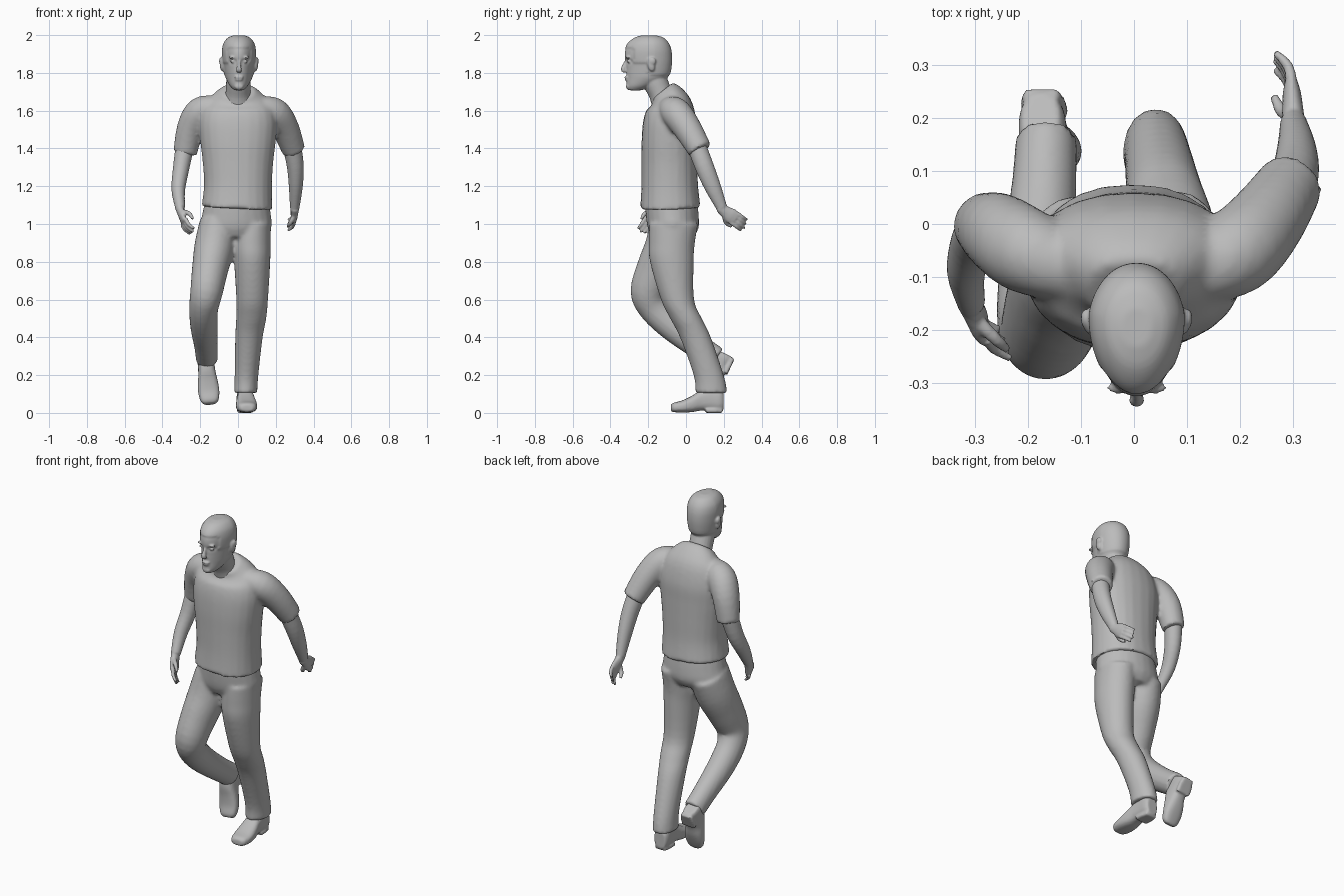
import bpy, bmesh, math
from math import exp, cos, sin, pi
from mathutils import Vector, Matrix

if "Cube" in bpy.data.objects:
    bpy.data.objects.remove(bpy.data.objects["Cube"])

grey = bpy.data.materials.new("plain grey")
grey.use_nodes = True
tone = (0.5, 0.5, 0.5, 1)
grey.diffuse_color = tone
grey.node_tree.nodes["Principled BSDF"].inputs["Base Color"].default_value = tone


def spline(rings, steps):
    """Smooth interpolation through ring tuples (x, y, z, rx, ry)."""
    out = []
    for i in range(len(rings) - 1):
        a, b = rings[max(i - 1, 0)], rings[i]
        c, d = rings[i + 1], rings[min(i + 2, len(rings) - 1)]
        for s in range(steps):
            t = s / steps
            out.append([0.5 * (2 * q + (r - p) * t + (2 * p - 5 * q + 4 * r - u) * t * t
                               + (3 * q - p - 3 * r + u) * t ** 3)
                        for p, q, r, u in zip(a, b, c, d)])
    return out + [list(rings[-1])]


def tube(bm, rings, axis=None, power=1.0, steps=4, sides=24, warp=None):
    """Closed loft of elliptical rings along a path."""
    pts = spline(rings, steps)
    loops = []
    for i, p in enumerate(pts):
        lo, hi = pts[max(i - 1, 0)], pts[min(i + 1, len(pts) - 1)]
        t = Vector(axis) if axis else (Vector(hi[:3]) - Vector(lo[:3])).normalized()
        u = (Vector((1, 0, 0)) - t * t.x).normalized()
        v = t.cross(u)
        loop = []
        for k in range(sides):
            c, s = cos(2 * pi * k / sides), sin(2 * pi * k / sides)
            c, s = math.copysign(abs(c) ** power, c), math.copysign(abs(s) ** power, s)
            co = Vector(p[:3]) + u * c * p[3] + v * s * p[4]
            loop.append(bm.verts.new(warp(co) if warp else co))
        loops.append(loop)
    for a, b in zip(loops, loops[1:]):
        for k in range(sides):
            n = (k + 1) % sides
            bm.faces.new((a[k], a[n], b[n], b[k]))
    bm.faces.new(loops[0][::-1])
    bm.faces.new(loops[-1])


def blob(bm, centre, radii, tilt=0.0):
    m = Matrix.Translation(centre) @ Matrix.Rotation(tilt, 4, 'X') @ Matrix.Diagonal((*radii, 1))
    bmesh.ops.create_uvsphere(bm, u_segments=16, v_segments=12, radius=1, matrix=m)


def finish(name, bm, voxel, relax):
    """Fuse the overlapping pieces into one skin and shade it."""
    bmesh.ops.recalc_face_normals(bm, faces=bm.faces[:])
    me = bpy.data.meshes.new(name)
    bm.to_mesh(me)
    bm.free()
    me.materials.append(grey)
    ob = bpy.data.objects.new(name, me)
    bpy.context.collection.objects.link(ob)
    fuse = ob.modifiers.new("fuse", 'REMESH')
    fuse.mode = 'VOXEL'
    fuse.voxel_size = voxel
    soft = ob.modifiers.new("soften", 'SMOOTH')
    soft.factor = 0.5
    soft.iterations = relax
    bpy.ops.object.select_all(action='DESELECT')
    ob.select_set(True)
    bpy.context.view_layer.objects.active = ob
    bpy.ops.object.convert(target='MESH')
    bpy.ops.object.shade_smooth_by_angle(angle=math.radians(50))
    return ob


# Shirt: torso and two sleeves
bm = bmesh.new()
tube(bm, [(-.005, -.083, 1.085, .188, .16), (0, -.086, 1.2, .18, .15), (0, -.087, 1.32, .186, .148),
          (0, -.088, 1.44, .2, .147), (0, -.085, 1.54, .205, .142), (0, -.085, 1.62, .185, .122),
          (0, -.1, 1.67, .14, .095), (0, -.125, 1.705, .088, .07)], power=.9)
tube(bm, [(.11, -.095, 1.615, .06, .06), (.19, -.055, 1.59, .08, .08), (.248, .005, 1.51, .074, .075),
          (.295, .075, 1.39, .062, .064)])
tube(bm, [(-.11, -.09, 1.62, .06, .06), (-.195, -.055, 1.595, .08, .08), (-.25, -.02, 1.51, .073, .078),
          (-.28, .0, 1.375, .063, .06)])
finish("shirt", bm, .011, 4)

# Trousers: hips and two legs
bm = bmesh.new()
tube(bm, [(-.005, -.08, 1.13, .168, .138), (-.008, -.073, 1.05, .182, .14), (-.012, -.068, .98, .188, .135),
          (-.015, -.07, .93, .14, .11)], axis=(0, 0, 1))
tube(bm, [(.08, -.065, 1.0, .095, .13), (.073, -.075, .9, .1, .122), (.075, -.075, .8, .096, .116),
          (.075, -.045, .6, .084, .088), (.07, .0, .5, .08, .084), (.058, .05, .4, .073, .082),
          (.045, .12, .2, .063, .08), (.04, .135, .105, .062, .085)], axis=(0, 0, 1))
tube(bm, [(-.105, -.065, 1.0, .1, .125), (-.125, -.1, .88, .106, .118), (-.148, -.155, .76, .096, .108),
          (-.167, -.2, .64, .086, .094), (-.182, -.165, .55, .077, .082), (-.18, -.07, .455, .072, .076),
          (-.17, .06, .355, .062, .068), (-.165, .16, .285, .058, .066)])
finish("trousers", bm, .011, 4)

# Head with brow, eyes, nose, lips, ears, hairline and neck
EYES = [Vector((.005 + s * .033, -.315, 1.86)) for s in (-1, 1)]


def shape_head(co):
    front = max(0, (-.17 - co.y) / .15)
    co.x = .005 + (co.x - .005) * (1 - .22 * front)
    for e in EYES:
        co.y += .014 * exp(-((co.x - e.x) / .018) ** 2 - ((co.z - e.z) / .011) ** 2) * (co.y < -.22)
    line = 1.928 if co.y < -.275 else 1.85 if co.y < -.2 else 1.79
    if co.z > line:
        mid = Vector((.005, -.2, 1.87))
        co += (co - mid).normalized() * .005
    return co


HEAD = [(1.708, -.305, -.235, .028), (1.73, -.315, -.18, .052), (1.77, -.314, -.105, .072),
        (1.8, -.315, -.087, .078), (1.84, -.316, -.08, .083), (1.88, -.324, -.078, .087),
        (1.92, -.321, -.082, .088), (1.955, -.304, -.095, .08), (1.982, -.27, -.12, .058),
        (1.994, -.23, -.16, .028)]
bm = bmesh.new()
tube(bm, [(.005, (f + b) / 2, z, w, (b - f) / 2) for z, f, b, w in HEAD],
     axis=(0, 0, 1), power=.95, steps=5, sides=48, warp=shape_head)
tube(bm, [(0, -.115, 1.63, .075, .065), (0, -.135, 1.69, .066, .062), (.003, -.165, 1.76, .065, .066),
          (.005, -.18, 1.82, .06, .06)])
tube(bm, [(.005, -.315, 1.865, .008, .008), (.005, -.325, 1.84, .01, .011),
          (.005, -.332, 1.818, .015, .013), (.005, -.322, 1.805, .013, .008)], sides=12)
blob(bm, (.005, -.314, 1.777), (.024, .012, .007))
blob(bm, (.005, -.312, 1.764), (.021, .012, .007))
blob(bm, (.005, -.305, 1.728), (.025, .013, .017))
for s, e in zip((-1, 1), EYES):
    blob(bm, e + Vector((0, .012, 0)), (.013, .01, .008))
    blob(bm, (e.x, -.308, 1.882), (.024, .012, .007))
    blob(bm, (.005 + s * .09, -.185, 1.845), (.011, .02, .037), .2)
    blob(bm, (.005 + s * .096, -.178, 1.862), (.009, .019, .02), .2)
finish("head", bm, .0055, 2)


# Bare arms with hands
def hand(bm, wrist, along, across, inward):
    """Palm, four curled fingers and a thumb on the 'across' side."""
    w, d = Vector(wrist), Vector(along).normalized()
    a, n = Vector(across).normalized(), Vector(inward)
    tube(bm, [(*(w - d * .02), .024, .026), (*(w + d * .025), .02, .034), (*(w + d * .055), .018, .041),
              (*(w + d * .085), .012, .037)], sides=16)
    for k in range(4):
        off = a * (.03 - .02 * k)
        reach = .075 - .008 * abs(k - 1)
        base = w + d * .075 + off
        mid = base + d * reach * .55 + n * .006
        tip = base + d * reach + n * .028 + off * .1
        tube(bm, [(*base, .011, .011), (*mid, .01, .01), (*tip, .007, .007)], sides=10)
    root, joint = w + d * .025 + a * .02, w + d * .055 + a * .045 + n * .02
    end = joint + d * .035 + n * .012
    tube(bm, [(*root, .014, .014), (*joint, .012, .012), (*end, .008, .008)], sides=10)


bm = bmesh.new()
tube(bm, [(.282, .05, 1.43, .05, .05), (.303, .095, 1.31, .045, .05), (.306, .14, 1.2, .037, .044),
          (.3, .19, 1.085, .025, .029)])
hand(bm, (.3, .195, 1.075), (-.05, .8, -.58), (0, -.58, -.8), (-1, 0, 0))
finish("left_arm", bm, .0055, 2)

bm = bmesh.new()
tube(bm, [(-.278, .0, 1.43, .05, .05), (-.302, -.035, 1.29, .043, .047), (-.316, -.09, 1.18, .036, .04),
          (-.306, -.15, 1.085, .026, .029)])
hand(bm, (-.306, -.155, 1.075), (.25, -.5, -.8), (.3, -.8, .57), (1, 0, 0))
finish("right_arm", bm, .0055, 2)

# Shoes, lofted from toe to heel: (distance, half width, sole height, top height)
SHOE = [(-.14, .028, .01, .042), (-.125, .046, .004, .054), (-.08, .056, .002, .066), (-.03, .054, .004, .09),
        (.02, .046, .012, .12), (.07, .044, .012, .135), (.115, .044, .01, .13), (.138, .034, .014, .11)]


def shoe(name, place):
    bm = bmesh.new()
    tube(bm, [(0, y, (lo + hi) / 2, w, (hi - lo) / 2) for y, w, lo, hi in SHOE],
         axis=(0, 1, 0), power=.75)
    tube(bm, [(0, .045, .012, .042, .012), (0, .085, .012, .043, .012), (0, .132, .012, .034, .012)],
         axis=(0, 1, 0), power=.4)
    bmesh.ops.transform(bm, matrix=place, verts=bm.verts[:])
    finish(name, bm, .007, 2)


shoe("left_shoe", Matrix.Translation((.042, .06, 0)) @ Matrix.Rotation(.05, 4, 'Z'))
shoe("right_shoe", Matrix.Translation((-.162, .2, .163)) @ Matrix.Rotation(math.radians(65), 4, 'X')
     @ Matrix.Rotation(.1, 4, 'Z'))
